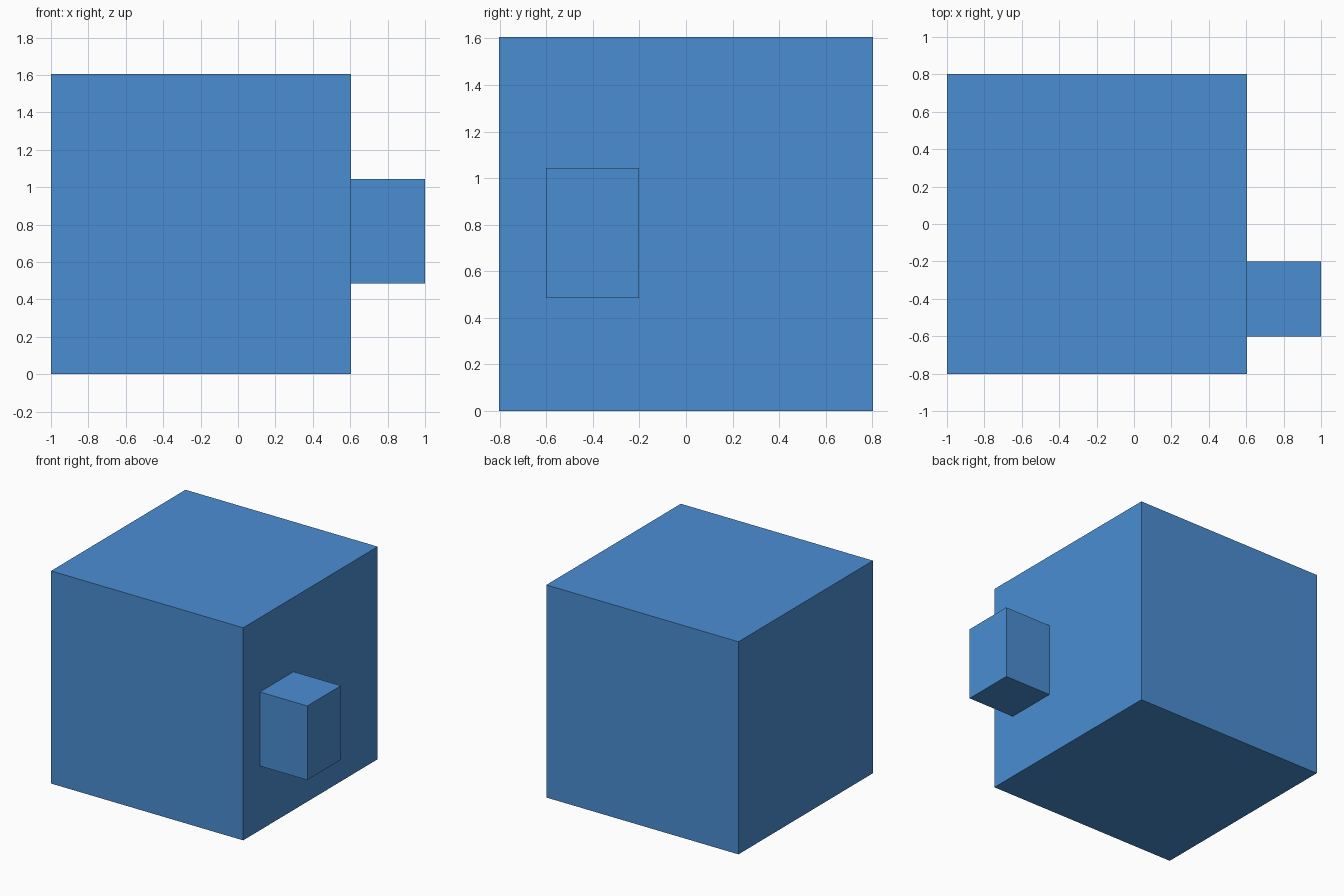
import bpy

if "Cube" in bpy.data.objects:
    bpy.data.objects.remove(bpy.data.objects["Cube"])

blue = bpy.data.materials.new("blue")
blue.diffuse_color = (0.07, 0.27, 0.65, 1)
blue.use_nodes = True
blue.node_tree.nodes["Principled BSDF"].inputs["Base Color"].default_value = blue.diffuse_color


def box(name, low, high):
    """Axis-aligned box between two corners."""
    centre = [(a + b) / 2 for a, b in zip(low, high)]
    bpy.ops.mesh.primitive_cube_add(size=1, location=centre)
    obj = bpy.context.object
    obj.name = name
    obj.scale = [b - a for a, b in zip(low, high)]
    bpy.ops.object.transform_apply(location=False, rotation=False, scale=True)
    obj.data.materials.append(blue)
    return obj


# Large cube
box("main_block", (-1, -0.802, 0), (0.605, 0.802, 1.605))

# Small upright block on the right face
box("side_block", (0.605, -0.602, 0.485), (1, -0.201, 1.044))
